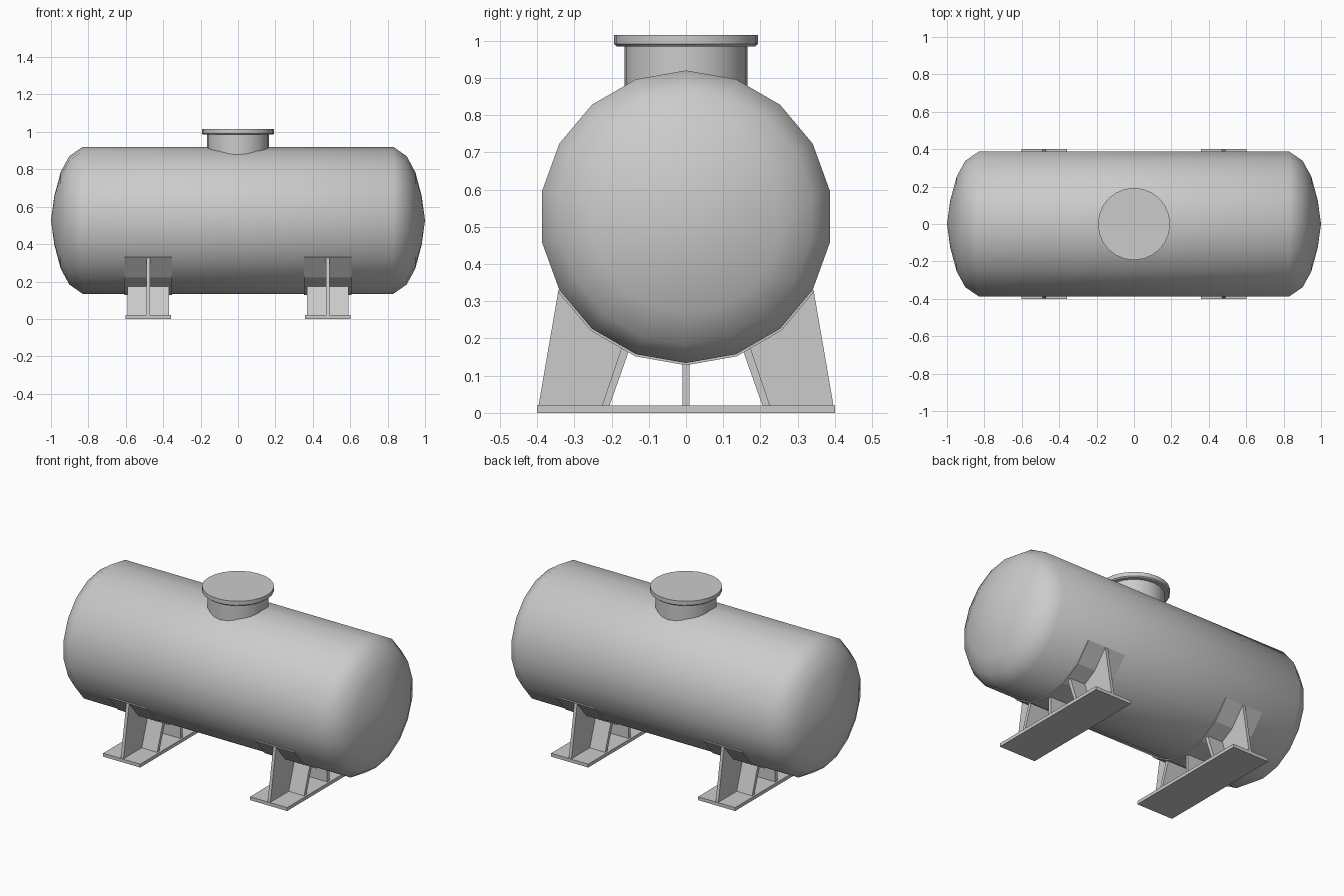
import bpy, math
from mathutils import Vector

if "Cube" in bpy.data.objects:
    bpy.data.objects.remove(bpy.data.objects["Cube"])

CZ, R = 0.527, 0.393          # tank axis height and radius


def make(name, verts, faces, smooth=None):
    me = bpy.data.meshes.new(name)
    me.from_pydata(verts, [], faces)
    ob = bpy.data.objects.new(name, me)
    bpy.context.collection.objects.link(ob)
    bpy.ops.object.select_all(action='DESELECT')
    bpy.context.view_layer.objects.active = ob
    ob.select_set(True)
    bpy.ops.object.mode_set(mode='EDIT')
    bpy.ops.mesh.select_all(action='SELECT')
    bpy.ops.mesh.normals_make_consistent(inside=False)
    bpy.ops.object.mode_set(mode='OBJECT')
    if smooth:
        bpy.ops.object.shade_smooth_by_angle(angle=math.radians(smooth))
    return ob


def revolve(name, profile, n, place, smooth, tips=None):
    """Sweep (radius, height) points around an axis; tips are pole heights or None for flat caps."""
    verts, faces = [], []
    for r, h in profile:
        for i in range(n):
            a = 2 * math.pi * i / n
            verts.append(place(r * math.sin(a), r * math.cos(a), h))
    for k in range(len(profile) - 1):
        for i in range(n):
            j = (i + 1) % n
            faces.append((k * n + i, k * n + j, (k + 1) * n + j, (k + 1) * n + i))
    for e, k in enumerate((0, len(profile) - 1)):
        if tips:
            verts.append(place(0, 0, tips[e]))
            faces += [(k * n + i, k * n + (i + 1) % n, len(verts) - 1) for i in range(n)]
        else:
            faces.append([k * n + i for i in range(n)])
    return make(name, verts, faces, smooth)


def prism(name, outline, x0, x1):
    """Extrude a (y, z) outline along x."""
    n = len(outline)
    verts = [(x, y, z) for x in (x0, x1) for y, z in outline]
    faces = [list(range(n)), list(range(n, 2 * n))]
    faces += [(i, (i + 1) % n, n + (i + 1) % n, n + i) for i in range(n)]
    return make(name, verts, faces)


def ring(deg, r):
    a = math.radians(deg)
    return (r * math.sin(a), CZ + r * math.cos(a))


# Tank shell with dished ends
end = [(0.13, 0.982), (0.258, 0.948), (0.343, 0.902), (R, 0.83)]
profile = [(r, -x) for r, x in end] + [(r, x) for r, x in reversed(end)]
revolve("tank_shell", profile, 18, lambda a, b, h: (h, a, CZ + b), 40, (-1, 1))

# Manhole neck and lid
up = lambda a, b, h: (a, b, h)
revolve("manhole_neck", [(0.165, 0.82), (0.165, 0.99)], 24, up, 40)
revolve("manhole_lid", [(0.186, 0.985), (0.193, 0.991), (0.193, 1.015)], 24, up, 40)

# Two saddles
for side, c in (("left", -0.48), ("right", 0.48)):
    prism(side + "_base_plate", [(-0.4, 0), (0.4, 0), (0.4, 0.02), (-0.4, 0.02)],
          c - 0.121, c + 0.121)
    # Curved pad hugging the shell
    degs = range(120, 241, 20)
    pad = [ring(d, 0.399) for d in degs] + [ring(d, 0.390) for d in reversed(degs)]
    prism(side + "_wear_pad", pad, c - 0.126, c + 0.126)
    # Centre rib
    prism(side + "_centre_rib", [(-0.01, 0.015), (0.01, 0.015), (0.01, 0.132), (-0.01, 0.132)],
          c - 0.11, c + 0.11)
    for tag, s in (("front", -1), ("back", 1)):
        web = [(0.397, 0.015), ring(120, 0.396), ring(140, 0.396), (0.165, 0.17), (0.215, 0.015)]
        prism(f"{side}_{tag}_web", [(s * y, z) for y, z in web], c - 0.009, c + 0.009)
        rib = [(0.207, 0.015), (0.227, 0.015), (0.173, 0.176), (0.154, 0.165)]
        prism(f"{side}_{tag}_slanted_rib", [(s * y, z) for y, z in rib], c - 0.11, c + 0.11)
